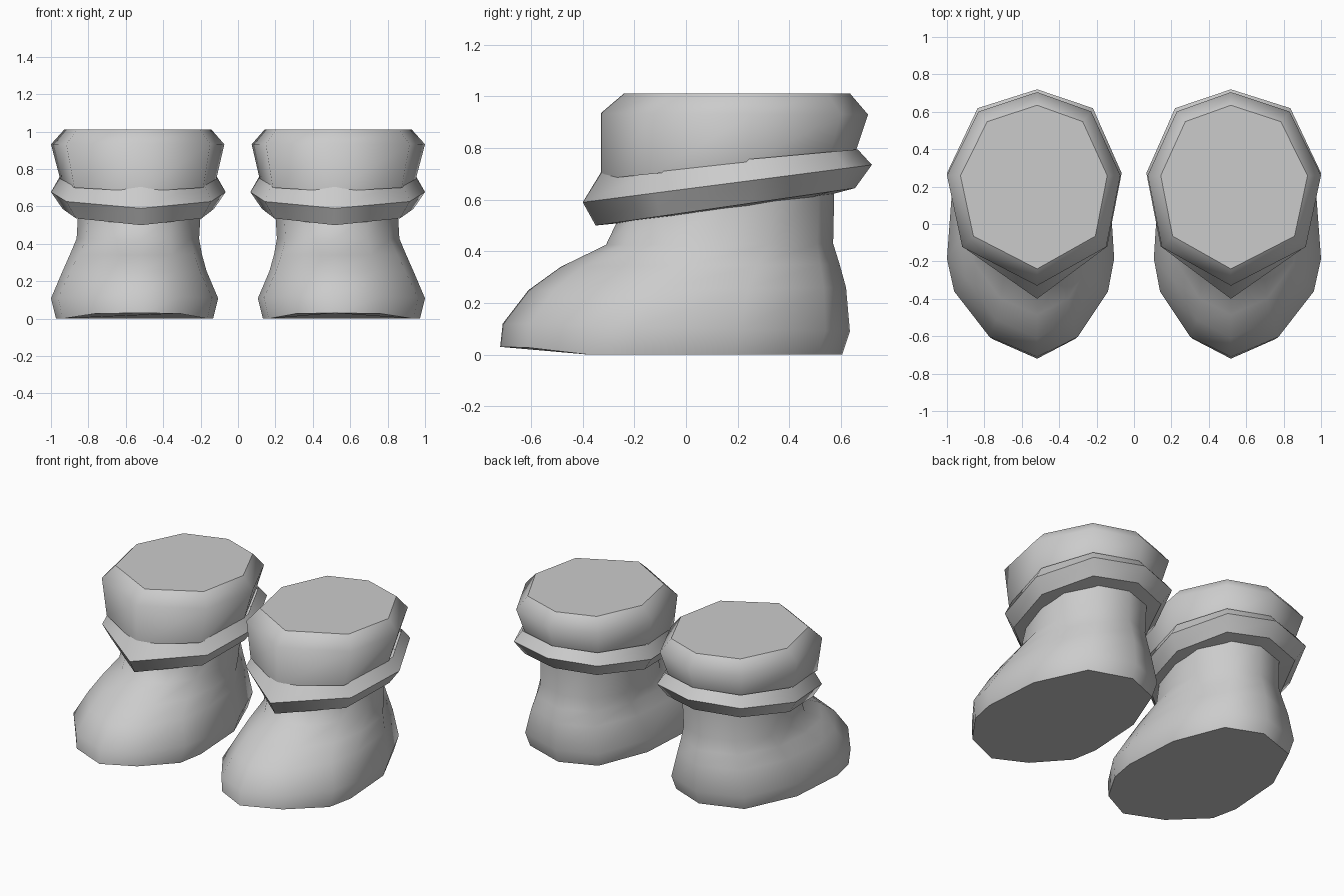
import bpy
import bmesh

cube = bpy.data.objects.get("Cube")
if cube:
    bpy.data.objects.remove(cube, do_unlink=True)

grey = bpy.data.materials.new("light_grey")
grey.use_nodes = True
colour = (0.6, 0.6, 0.6, 1)
grey.diffuse_color = colour
grey.node_tree.nodes["Principled BSDF"].inputs["Base Color"].default_value = colour

CENTRE = 0.518

# Half outlines from front to back: (fraction of length, fraction of half width)
FOOT = [(0, 0), (.08, .53), (.26, .92), (.39, 1), (.68, .94), (.93, .6), (1, 0)]
SHAFT = [(0, 0), (.08, .5), (.25, .85), (.5, 1), (.72, .95), (.93, .58), (1, 0)]
CUFF = [(0, 0), (.2, .83), (.57, 1), (.9, .65), (1, 0)]
STRAP = [(0, 0), (.25, .83), (.6, 1), (.91, .66), (1, 0)]


def blend(a, b, f):
    return [(p[0] + (q[0] - p[0]) * f, p[1] + (q[1] - p[1]) * f)
            for p, q in zip(a, b)]


def add_ring(bm, side, outline, y_front, z_front, y_back, z_back, outer, inner):
    """One closed, tilted ring with different outer and inner widths."""
    points = [(t, w * outer) for t, w in outline]
    points += [(t, -w * inner) for t, w in outline[-2:0:-1]]
    return [bm.verts.new((side * (CENTRE + x),
                          y_front + (y_back - y_front) * t,
                          z_front + (z_back - z_front) * t)) for t, x in points]


def loft(name, side, rings, sharp=(), cap_first=False, cap_last=False):
    """Skin a stack of rings, keeping the listed rings sharp."""
    bm = bmesh.new()
    loops = [add_ring(bm, side, *r) for r in rings]
    n = len(loops[0])
    for low, high in zip(loops, loops[1:]):
        for i in range(n):
            j = (i + 1) % n
            quad = [low[i], low[j], high[j], high[i]]
            bm.faces.new(quad if side > 0 else quad[::-1])
    if cap_first:
        bm.faces.new(loops[0][::-1] if side > 0 else loops[0])
    if cap_last:
        bm.faces.new(loops[-1] if side > 0 else loops[-1][::-1])
    for f in bm.faces:
        f.smooth = True
    for k in sharp:
        for i in range(n):
            edge = bm.edges.get((loops[k][i], loops[k][(i + 1) % n]))
            edge.smooth = False
    mesh = bpy.data.meshes.new(name)
    bm.to_mesh(mesh)
    bm.free()
    mesh.materials.append(grey)
    obj = bpy.data.objects.new(name, mesh)
    bpy.context.collection.objects.link(obj)
    return obj


# Ring values: outline, front y, front z, back y, back z, outer and inner half width
foot_rings = [
    (FOOT, -.72, .03, .605, 0, .455, .385),
    (FOOT, -.71, .12, .635, .09, .482, .412),
    (blend(FOOT, SHAFT, .3), -.61, .25, .62, .26, .42, .35),
    (blend(FOOT, SHAFT, .6), -.485, .34, .595, .35, .38, .325),
    (SHAFT, -.31, .425, .57, .43, .345, .31),
    (SHAFT, -.26, .53, .575, .66, .335, .32),
]
strap_rings = [
    (STRAP, -.25, .51, .56, .62, .32, .30),
    (STRAP, -.35, .50, .655, .645, .42, .39),
    (STRAP, -.40, .59, .72, .735, .482, .452),
    (STRAP, -.33, .705, .665, .795, .435, .405),
]
cuff_rings = [
    (CUFF, -.33, .68, .655, .78, .43, .40),
    (CUFF, -.33, .935, .705, .93, .482, .445),
    (CUFF, -.24, 1.012, .635, 1.012, .41, .375),
]

for side, label in ((1, "left"), (-1, "right")):
    # Flat sole, rounded toe and ankle
    foot = loft(label + "_boot_foot", side, foot_rings, sharp=[0], cap_first=True)
    # Flat sole corner: the ground contact starts behind the toe
    for v in foot.data.vertices:
        if v.co.z < .031 and v.co.y > -.45:
            v.co.z = 0
    # Slanted band around the ankle
    loft(label + "_boot_strap", side, strap_rings, sharp=[0, 1, 2, 3])
    # Bevelled upper cuff with closed top
    loft(label + "_boot_cuff", side, cuff_rings, sharp=[2], cap_last=True)
